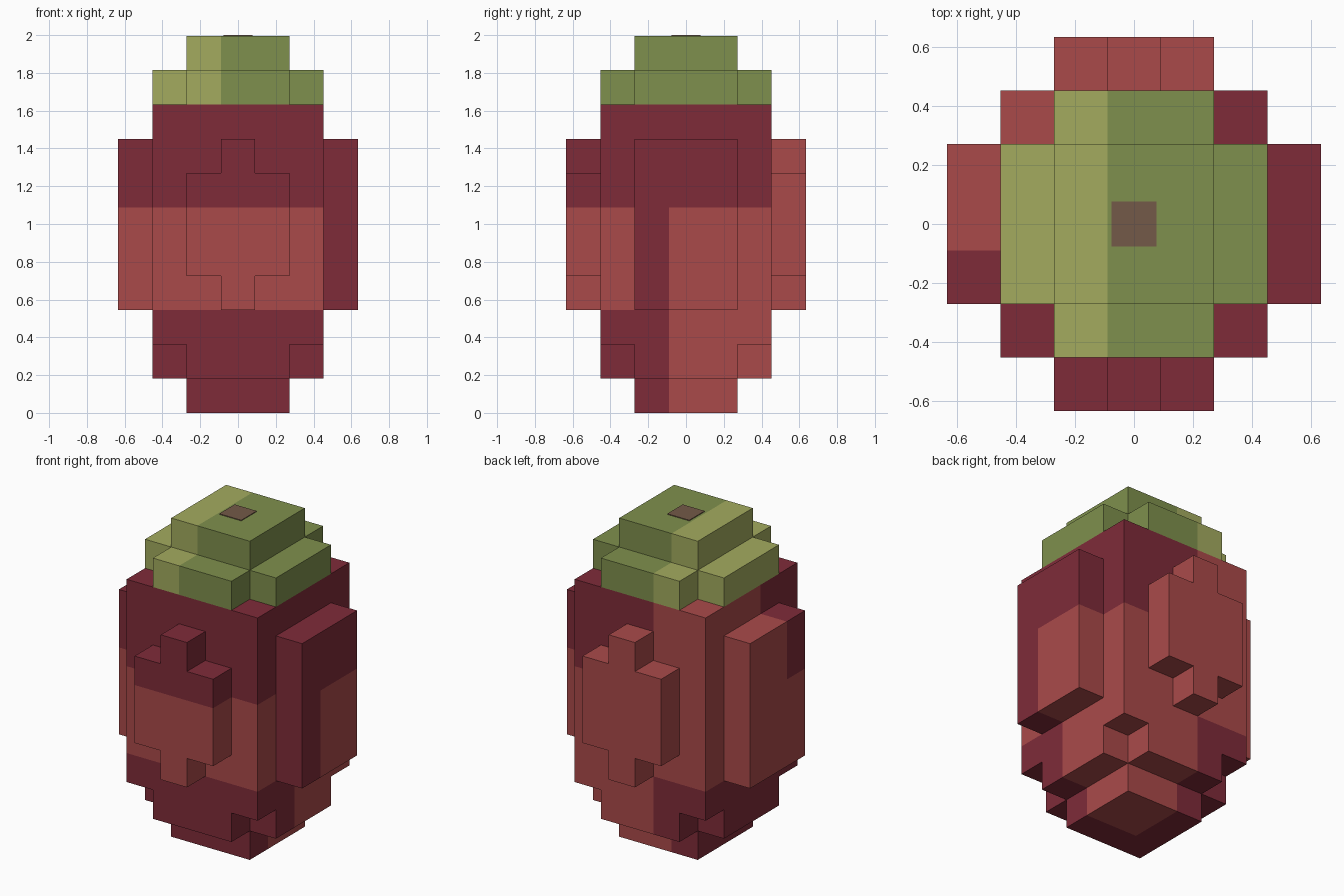
import bpy, bmesh
from mathutils import Vector

if "Cube" in bpy.data.objects:
    bpy.data.objects.remove(bpy.data.objects["Cube"])

U = 0.1814  # block edge length


def material(name, r, g, b):
    lin = [((c / 255 + 0.055) / 1.055) ** 2.4 for c in (r, g, b)]
    m = bpy.data.materials.new(name)
    m.diffuse_color = (*lin, 1)
    m.use_nodes = True
    m.node_tree.nodes["Principled BSDF"].inputs["Base Color"].default_value = m.diffuse_color
    return m


LIGHT_RED = material("light red", 170, 74, 74)
DARK_RED = material("dark red", 127, 43, 57)
LIGHT_GREEN = material("light green", 163, 171, 95)
GREEN = material("green", 127, 144, 77)
BROWN = material("brown", 116, 90, 72)


# Colour rules per block
def is_light_red(i, j, k):
    if k < 3:
        return i >= 0 and j >= 0
    if k < 6:
        return not (i == 3 and j == -1)
    return j == 3 or (i < 0 and j >= 0)


def is_light_green(i, j, k):
    return i < 0


# Block sets
def square(r, layers, cut_corners=False):
    return {(i, j, k) for k in layers
            for i in range(-r, r + 1) for j in range(-r, r + 1)
            if not (cut_corners and abs(i) == r and abs(j) == r)}


def side_panel(i):
    return {(i, j, k) for j in (-1, 0, 1) for k in range(3, 8)}


def cross_panel(j):
    cells = {(0, j, k) for k in range(3, 8)}
    return cells | {(i, j, k) for i in (-1, 1) for k in range(4, 7)}


body = square(1, [0]) | square(2, [1], True) | square(2, range(2, 9))
leaves = square(2, [9], True) | square(1, [10])
parts = {
    "body": (body, is_light_red, (LIGHT_RED, DARK_RED)),
    "left_panel": (side_panel(-3), is_light_red, (LIGHT_RED, DARK_RED)),
    "right_panel": (side_panel(3), is_light_red, (LIGHT_RED, DARK_RED)),
    "front_panel": (cross_panel(-3), is_light_red, (LIGHT_RED, DARK_RED)),
    "back_panel": (cross_panel(3), is_light_red, (LIGHT_RED, DARK_RED)),
    "leaf_cap": (leaves, is_light_green, (LIGHT_GREEN, GREEN)),
}
filled = set().union(*(p[0] for p in parts.values()))


def build(name, cells, is_light, mats):
    """Outer faces of a set of blocks, coloured by block."""
    bm = bmesh.new()
    for cell in sorted(cells):
        centre = Vector(cell) + Vector((0, 0, 0.5))
        for axis in range(3):
            for sign in (-1, 1):
                n = Vector((0, 0, 0))
                n[axis] = sign
                if tuple(int(a + b) for a, b in zip(cell, n)) in filled:
                    continue
                a = Vector((0, 0, 0))
                a[(axis + 1) % 3] = 0.5
                b = n.cross(a)
                corners = (-a - b, a - b, a + b, b - a)
                f = bm.faces.new([bm.verts.new((centre + n / 2 + c) * U)
                                  for c in corners])
                f.material_index = 0 if is_light(*cell) else 1
    bmesh.ops.remove_doubles(bm, verts=bm.verts, dist=0.001)
    bmesh.ops.dissolve_limit(bm, angle_limit=0.01, verts=bm.verts,
                             edges=bm.edges, delimit={'MATERIAL'})
    mesh = bpy.data.meshes.new(name)
    bm.to_mesh(mesh)
    bm.free()
    for m in mats:
        mesh.materials.append(m)
    bpy.context.collection.objects.link(bpy.data.objects.new(name, mesh))


for name, (cells, rule, mats) in parts.items():
    build(name, cells, rule, mats)

# Stem plate on top
bpy.ops.mesh.primitive_cube_add(size=1, location=(0, 0, 1.9965))
stem = bpy.context.object
stem.name = "stem"
stem.scale = (0.152, 0.152, 0.007)
stem.data.materials.append(BROWN)
